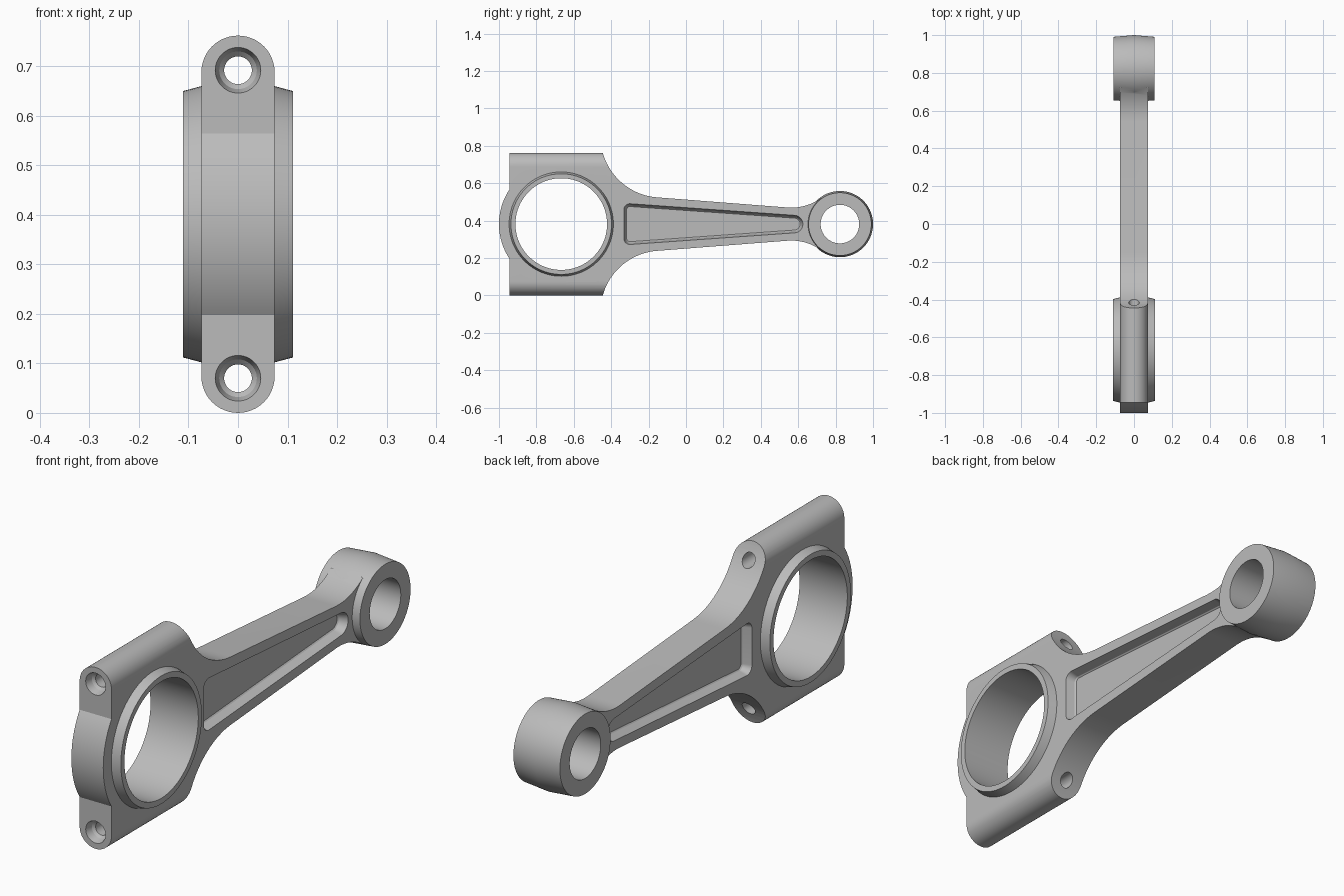
import bpy, bmesh, math
from mathutils import Vector

if "Cube" in bpy.data.objects:
    bpy.data.objects.remove(bpy.data.objects["Cube"])

CZ = 0.381                 # height of the rod axis
BIG, SMALL = -0.667, 0.823  # y of the two bore centres
HALF = 0.074               # half thickness of the forged body

steel = bpy.data.materials.new("steel grey")
steel.diffuse_color = (0.5, 0.5, 0.5, 1)
steel.use_nodes = True
steel.node_tree.nodes["Principled BSDF"].inputs["Base Color"].default_value = steel.diffuse_color


def loft(name, rings):
    """Closed solid through rings of matching points."""
    bm = bmesh.new()
    loops = [[bm.verts.new(p) for p in ring] for ring in rings]
    n = len(loops[0])
    for a, b in zip(loops, loops[1:]):
        for i in range(n):
            j = (i + 1) % n
            bm.faces.new((a[i], a[j], b[j], b[i]))
    bm.faces.new(loops[0][::-1])
    bm.faces.new(loops[-1])
    bmesh.ops.recalc_face_normals(bm, faces=bm.faces)
    mesh = bpy.data.meshes.new(name)
    bm.to_mesh(mesh)
    bm.free()
    mesh.materials.append(steel)
    ob = bpy.data.objects.new(name, mesh)
    bpy.context.collection.objects.link(ob)
    return ob


def arc(cy, cz, r, a0, a1, n):
    """Points on an arc, angles in degrees."""
    angles = [math.radians(a0 + (a1 - a0) * i / n) for i in range(n + 1)]
    return [(cy + r * math.cos(a), cz + r * math.sin(a)) for a in angles]


def slab(name, outlines):
    """Loft (y, z-offset) outlines placed at given x."""
    return loft(name, [[Vector((x, y, CZ + z)) for y, z in pts] for x, pts in outlines])


def lathe_x(name, cy, profile, n=96):
    return slab(name, [(x, arc(cy, 0, r, 0, 360, n)[:-1]) for x, r in profile])


def lathe_y(name, z, profile, n=48):
    return loft(name, [[Vector((px, y, CZ + z + pz)) for px, pz in arc(0, 0, r, 0, 360, n)[:-1]]
                       for y, r in profile])


def combine(target, tool, operation):
    mod = target.modifiers.new(operation, 'BOOLEAN')
    mod.operation, mod.object, mod.solver = operation, tool, 'EXACT'
    bpy.context.view_layer.objects.active = target
    bpy.ops.object.modifier_apply(modifier=mod.name)
    bpy.data.objects.remove(tool)


# Body silhouette: cap arc, bolt shoulder, concave fillets, tapering beam
a = math.degrees(math.acos(0.278 / 0.333))
upper = [(-0.945, 0.381)]
upper += arc(-0.13, 0.469, 0.327, 195.6, 266, 20)
upper += arc(0.563, 0.36, 0.272, 266, 306, 12)
upper += [(0.8, 0.14)]
cap = arc(BIG, 0, 0.333, 180 + a, 180 - a, 24)
outline = cap + upper + [(y, -z) for y, z in reversed(upper)]
rod = slab("connecting_rod", [(-HALF, outline), (HALF, outline)])

# Round the bolt shoulders with a stadium section running along y
stadium = arc(0, 0.307, HALF, 0, 180, 24) + arc(0, -0.307, HALF, 180, 360, 24)
combine(rod, loft("shoulder_shape", [[Vector((x, y, CZ + z)) for x, z in stadium]
                                     for y in (-1.1, 1.1)]), 'INTERSECT')

# Drafted ring around the big bore and barrel of the small end
combine(rod, lathe_x("big_end_ring", BIG, [(-0.111, 0.269), (-0.07, 0.28),
                                           (0.07, 0.28), (0.111, 0.269)]), 'UNION')
combine(rod, lathe_x("small_end", SMALL, [(-0.108, 0.168), (0, 0.177), (0.108, 0.168)]), 'UNION')

# Bores
combine(rod, lathe_x("big_bore", BIG, [(-0.2, 0.245), (0.2, 0.245)]), 'DIFFERENCE')
combine(rod, lathe_x("small_bore", SMALL, [(-0.2, 0.103), (0.2, 0.103)]), 'DIFFERENCE')

# Bolt holes with countersunk front
for z in (-0.311, 0.311):
    combine(rod, lathe_y("bolt_hole", z, [(-1.05, 0.046), (-0.945, 0.046), (-0.915, 0.038),
                                          (-0.905, 0.028), (-0.2, 0.028)]), 'DIFFERENCE')


# Tapered pocket on each side of the beam
def pocket(inset):
    top = arc(-0.3, 0.077, 0.032 - inset, 86, 180, 10)
    tip = arc(0.578, 0, 0.047 - inset, -86, 86, 18)
    return top + [(y, -z) for y, z in reversed(top)] + tip


for s in (-1, 1):
    combine(rod, slab("beam_pocket", [(s * 0.1, pocket(-0.008)), (s * HALF, pocket(0)),
                                      (s * 0.038, pocket(0.01)), (s * 0.033, pocket(0.015))]),
            'DIFFERENCE')

# Smooth curved faces, keep machined edges crisp
rod.select_set(True)
bpy.context.view_layer.objects.active = rod
bpy.ops.object.shade_smooth_by_angle(angle=math.radians(25))
